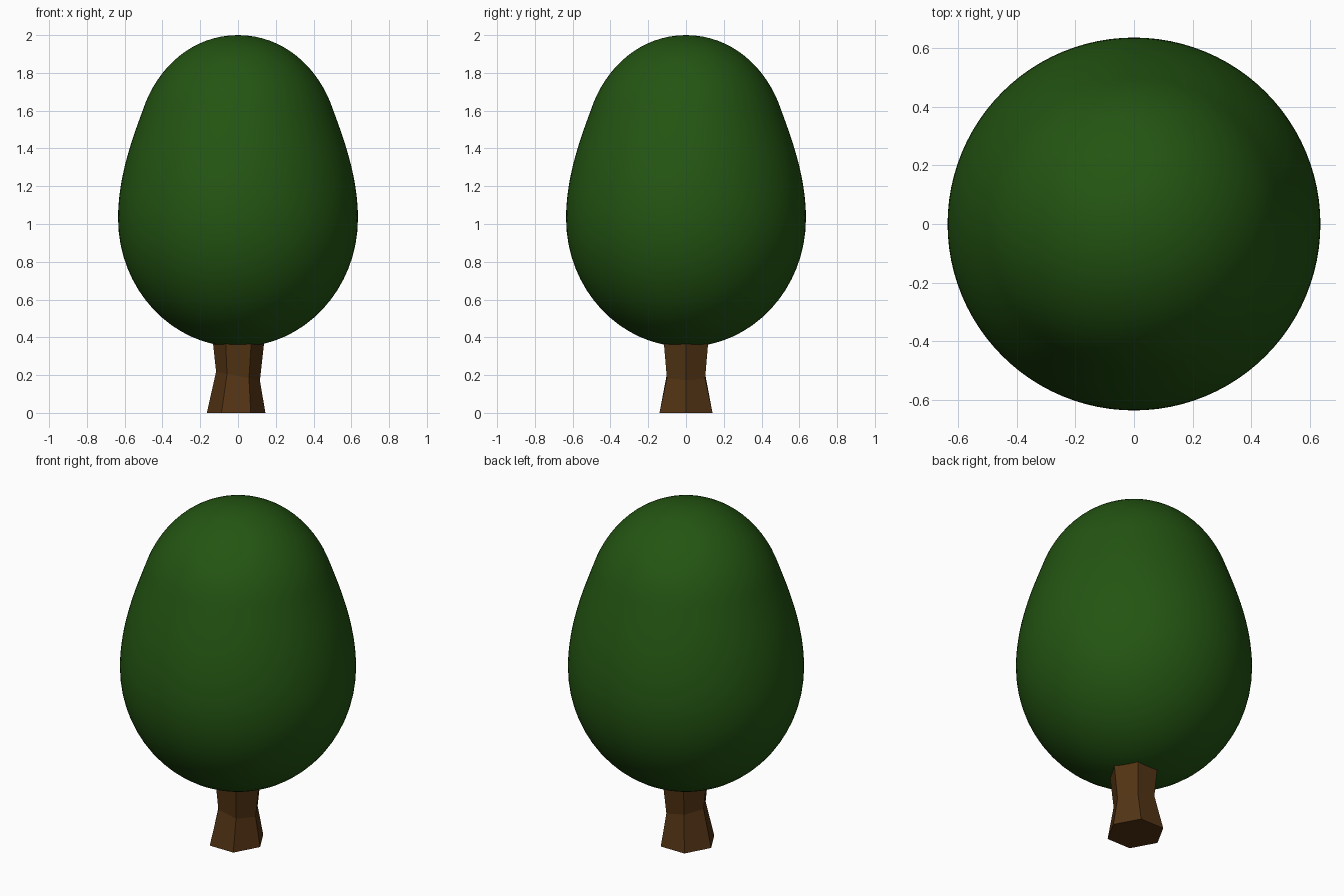
import bpy, bmesh, math
from mathutils import Vector
from mathutils.geometry import interpolate_bezier

if "Cube" in bpy.data.objects:
    bpy.data.objects.remove(bpy.data.objects["Cube"])


def finish(name, bm, color, smooth):
    bmesh.ops.recalc_face_normals(bm, faces=bm.faces)
    for f in bm.faces:
        f.smooth = smooth
    mesh = bpy.data.meshes.new(name)
    bm.to_mesh(mesh)
    bm.free()
    mat = bpy.data.materials.new(name + "_colour")
    mat.diffuse_color = (*color, 1)
    mat.use_nodes = True
    mat.node_tree.nodes["Principled BSDF"].inputs["Base Color"].default_value = mat.diffuse_color
    mesh.materials.append(mat)
    obj = bpy.data.objects.new(name, mesh)
    bpy.context.collection.objects.link(obj)
    return obj


# Crown: smooth egg-shaped profile (radius, z) spun around z
segments = [
    [(0, 0.35), (0.35, 0.35), (0.635, 0.655), (0.635, 1.03)],
    [(0.635, 1.03), (0.635, 1.25), (0.56, 1.45), (0.505, 1.6)],
    [(0.505, 1.6), (0.43, 1.83), (0.24, 2.0), (0, 2.0)],
]
bm = bmesh.new()
profile = []
for seg in segments:
    pts = interpolate_bezier(*[Vector((r, 0, z)) for r, z in seg], 17)
    profile += pts if not profile else pts[1:]
verts = [bm.verts.new(p) for p in profile]
edges = [bm.edges.new(pair) for pair in zip(verts, verts[1:])]
bmesh.ops.spin(bm, geom=verts + edges, cent=(0, 0, 0), axis=(0, 0, 1),
               angle=math.tau, steps=96, use_duplicate=False)
bmesh.ops.remove_doubles(bm, verts=bm.verts, dist=0.0005)
finish("crown", bm, (0.017, 0.09, 0.006), True)

# Trunk: six-sided, pinched at a slightly tilted waist
# each ring: centre x, radius x, radius y, z, tilt of z along x
rings = [
    (-0.01, 0.155, 0.162, 0.0, 0.0),
    (0.0, 0.116, 0.117, 0.195, -0.2),
    (0.003, 0.144, 0.143, 0.45, 0.0),
]
bm = bmesh.new()
loops = []
for cx, rx, ry, z, tilt in rings:
    loop = []
    for i in range(6):
        a = i * math.tau / 6
        x = cx + rx * math.cos(a)
        loop.append(bm.verts.new((x, ry * math.sin(a), z + tilt * x)))
    loops.append(loop)
for lo, hi in zip(loops, loops[1:]):
    for i in range(6):
        j = (i + 1) % 6
        bm.faces.new((lo[i], lo[j], hi[j], hi[i]))
bm.faces.new(loops[0][::-1])
bm.faces.new(loops[-1])
finish("trunk", bm, (0.085, 0.034, 0.007), False)
